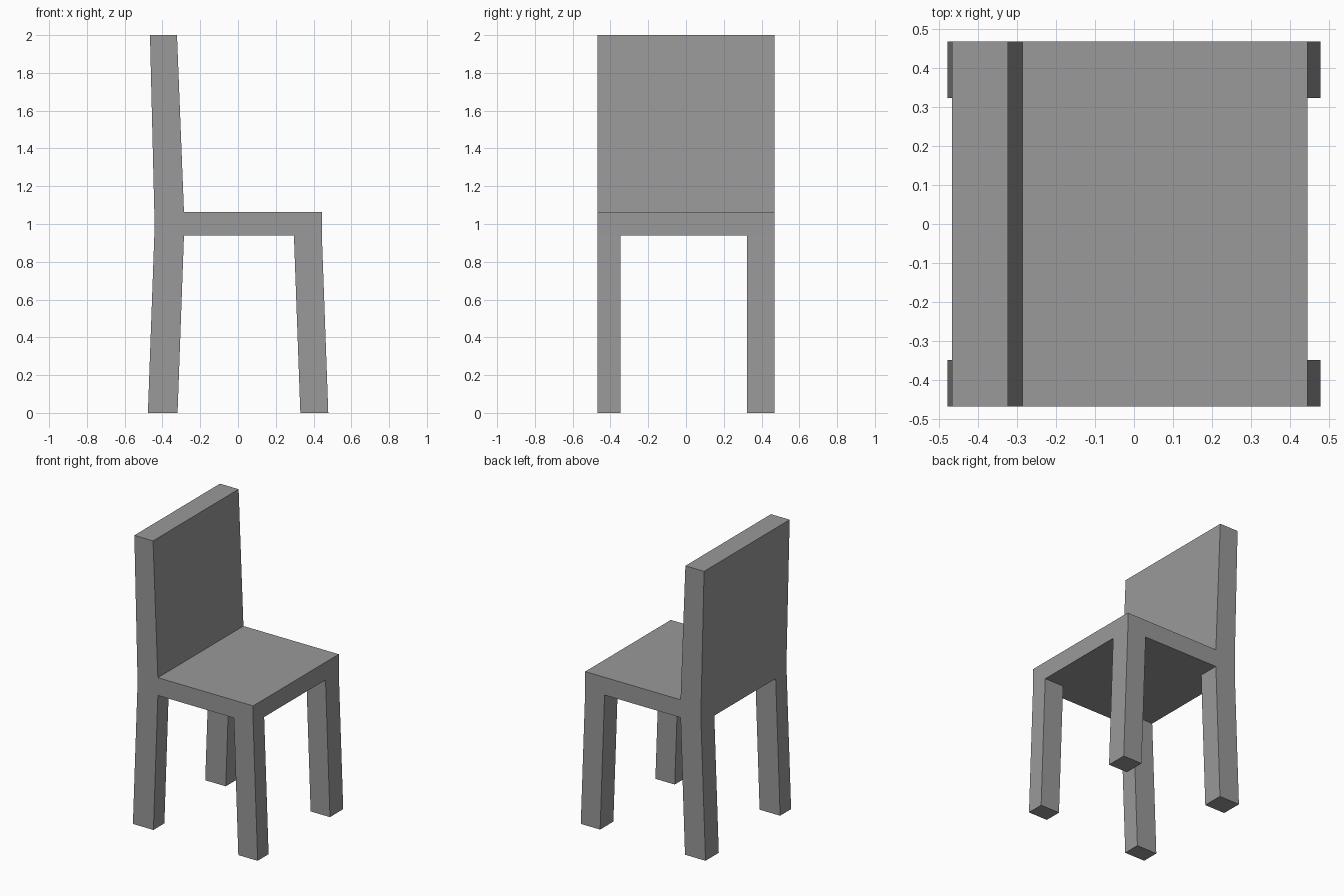
import bpy, bmesh

if "Cube" in bpy.data.objects:
    bpy.data.objects.remove(bpy.data.objects["Cube"])

# Grid lines of the seat: back/front leg widths in x, side leg widths in y
XS = [-0.443, -0.286, 0.296, 0.444]
YS = [-0.468, -0.348, 0.323, 0.468]
SEAT_Z, SEAT_TOP, TOP_Z = 0.94, 1.063, 2.0
SPLAY = 0.034

bm = bmesh.new()


def extrude(faces, **kw):
    """Extrude a face region and return its new vertices."""
    ret = bmesh.ops.extrude_face_region(bm, geom=faces, **kw)
    return [g for g in ret["geom"] if isinstance(g, bmesh.types.BMVert)]


def pick(z, test):
    """Horizontal faces at height z whose centre passes the test."""
    out = []
    for f in bm.faces:
        c = f.calc_center_median()
        if all(abs(v.co.z - z) < 1e-4 for v in f.verts) and test(c):
            out.append(f)
    return out


# Seat slab, divided where the legs and backrest attach
grid = [[bm.verts.new((x, y, SEAT_Z)) for y in YS] for x in XS]
base = [bm.faces.new((grid[i][j], grid[i + 1][j], grid[i + 1][j + 1], grid[i][j + 1]))
        for i in range(3) for j in range(3)]
for v in extrude(base, use_keep_orig=True):
    v.co.z = SEAT_TOP

# Backrest, leaning slightly backwards and tapering
for v in extrude(pick(SEAT_TOP, lambda c: c.x < XS[1])):
    v.co.z = TOP_Z
    v.co.x = -0.466 if v.co.x < -0.4 else -0.323

# Four legs, splayed towards the back and the front
for sx in (-1, 1):
    for sy in (-1, 1):
        corner = pick(SEAT_Z, lambda c: c.x * sx > 0.3 and c.y * sy > 0.3)
        for v in extrude(corner):
            v.co.z = 0.0
            v.co.x += sx * SPLAY

bmesh.ops.recalc_face_normals(bm, faces=bm.faces[:])
mesh = bpy.data.meshes.new("chair")
bm.to_mesh(mesh)
bm.free()

# Dark grey finish
grey = bpy.data.materials.new("dark_grey")
grey.diffuse_color = (0.32, 0.32, 0.32, 1.0)
grey.use_nodes = True
grey.node_tree.nodes["Principled BSDF"].inputs["Base Color"].default_value = grey.diffuse_color
mesh.materials.append(grey)

chair = bpy.data.objects.new("chair", mesh)
bpy.context.collection.objects.link(chair)
